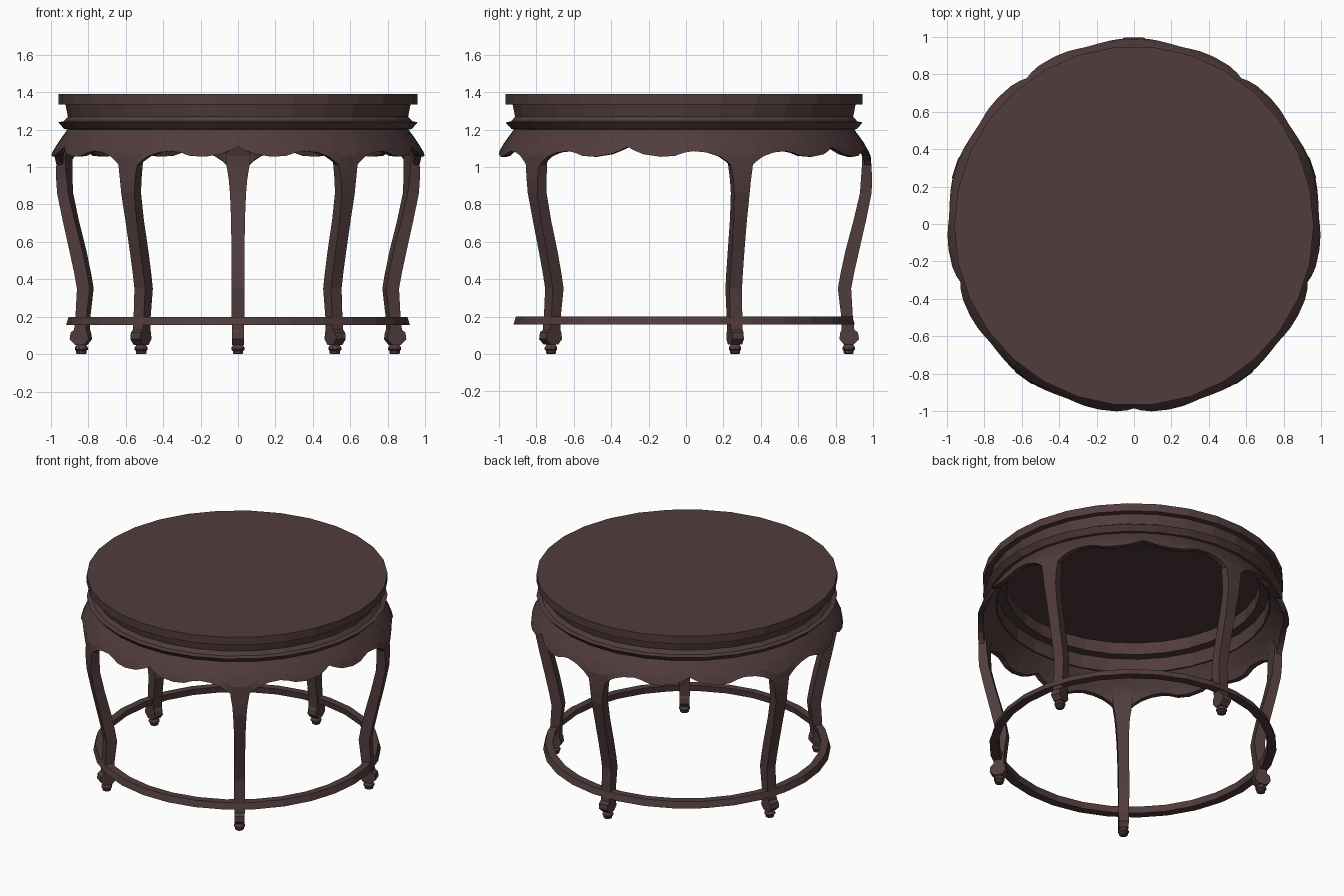
import bpy, bmesh, math

if "Cube" in bpy.data.objects:
    bpy.data.objects.remove(bpy.data.objects["Cube"])

CY = -0.01          # centre of the round table in y
SIDES = 30

wood = bpy.data.materials.new("dark brown wood")
wood.diffuse_color = (0.083, 0.045, 0.045, 1)
wood.use_nodes = True
wood.node_tree.nodes["Principled BSDF"].inputs["Base Color"].default_value = wood.diffuse_color


def make(name, loops, cap=False):
    """Skin a list of equal-size vertex loops; join last to first unless capped."""
    bm = bmesh.new()
    rows = [[bm.verts.new(p) for p in loop] for loop in loops]
    n = len(rows[0])
    for i in range(len(rows) - (1 if cap else 0)):
        a, b = rows[i], rows[(i + 1) % len(rows)]
        for j in range(n):
            k = (j + 1) % n
            bm.faces.new((a[j], a[k], b[k], b[j]))
    if cap:
        bm.faces.new(rows[0])
        bm.faces.new(rows[-1])
    bmesh.ops.recalc_face_normals(bm, faces=bm.faces)
    me = bpy.data.meshes.new(name)
    bm.to_mesh(me)
    bm.free()
    me.materials.append(wood)
    ob = bpy.data.objects.new(name, me)
    bpy.context.collection.objects.link(ob)
    return ob


def circle(r, z, n=SIDES, cx=0.0, cy=CY):
    return [(cx + r * math.cos(2 * math.pi * i / n),
             cy + r * math.sin(2 * math.pi * i / n), z) for i in range(n)]


def lathe(name, profile, cap=False):
    return make(name, [circle(r, z) for r, z in profile], cap)


def interp(x, pts):
    for (x0, y0), (x1, y1) in zip(pts, pts[1:]):
        if x <= x1:
            return y0 + (y1 - y0) * max(0, (x - x0) / (x1 - x0))
    return pts[-1][1]


# Table top with a hollow underside, recessed waist, moulding, floor stretcher ring
lathe("table_top", [(0.81, 1.38), (0.81, 1.295), (0.90, 1.295), (0.922, 1.335),
                    (0.96, 1.335), (0.96, 1.39)], cap=True)
lathe("waist", [(0.922, 1.336), (0.908, 1.265), (0.87, 1.265), (0.87, 1.336)])
lathe("moulding", [(0.908, 1.27), (0.93, 1.245), (0.96, 1.238), (0.928, 1.203),
                   (0.90, 1.198), (0.87, 1.198), (0.87, 1.27)])
lathe("stretcher_ring", [(0.905, 0.2), (0.918, 0.157), (0.862, 0.157), (0.855, 0.2)])

# Scalloped apron: lower edge height by position between mid-span (0) and leg (1)
EDGE = [(0, 1.108), (0.06, 1.09), (0.15, 1.068), (0.3, 1.055), (0.42, 1.06),
        (0.5, 1.077), (0.58, 1.085), (0.7, 1.078), (0.8, 1.058), (0.87, 1.03),
        (0.92, 1.0), (1, 1.0)]
FLARE = [(1.0, 1.002), (1.05, 1.0), (1.08, 0.992), (1.14, 0.955), (1.2, 0.91)]
loops = []
for s in range(5):
    mid = math.radians(-90 + 72 * s)
    ts = [-t for t, _ in reversed(EDGE[1:-1])] + [t for t, _ in EDGE]
    for t in ts:
        a = mid + math.radians(36) * t
        zb = interp(abs(t), EDGE)
        section = []
        for f in (0, 0.35, 0.7, 1):
            z = 1.2 + (zb - 1.2) * f
            section.append((interp(z, FLARE), z))
        section += [(r - 0.035, z) for r, z in reversed(section)]
        loops.append([(r * math.cos(a), CY + r * math.sin(a), z) for r, z in section])
make("apron", loops)

# Cabriole leg sections: height, inner radius, outer radius, half width
LEG = [(1.11, 0.935, 0.96, 0.06), (1.06, 0.95, 0.99, 0.066), (1.0, 0.95, 1.002, 0.06),
       (0.93, 0.945, 1.005, 0.049), (0.86, 0.94, 1.002, 0.043), (0.72, 0.907, 0.974, 0.037),
       (0.55, 0.862, 0.935, 0.035), (0.43, 0.836, 0.908, 0.035), (0.35, 0.822, 0.893, 0.035),
       (0.2, 0.84, 0.902, 0.034), (0.13, 0.842, 0.91, 0.033), (0.115, 0.835, 0.93, 0.032),
       (0.08, 0.83, 0.935, 0.032), (0.05, 0.855, 0.905, 0.031)]
KNOB = [(0.02, 0.0), (0.028, 0.005), (0.028, 0.018), (0.035, 0.024),
        (0.035, 0.036), (0.024, 0.052)]
for s in range(5):
    a = math.radians(90 + 72 * s)
    c, d = math.cos(a), math.sin(a)

    def place(r, w, z):
        return (r * c - w * d, CY + r * d + w * c, z)

    make(f"leg_{s + 1}", [[place(ri, -w, z), place(ro, -w, z), place(ro, w, z),
                           place(ri, w, z)] for z, ri, ro, w in LEG], cap=True)
    make(f"foot_knob_{s + 1}", [circle(r, z, 10, 0.88 * c, CY + 0.88 * d)
                                for r, z in KNOB], cap=True)
